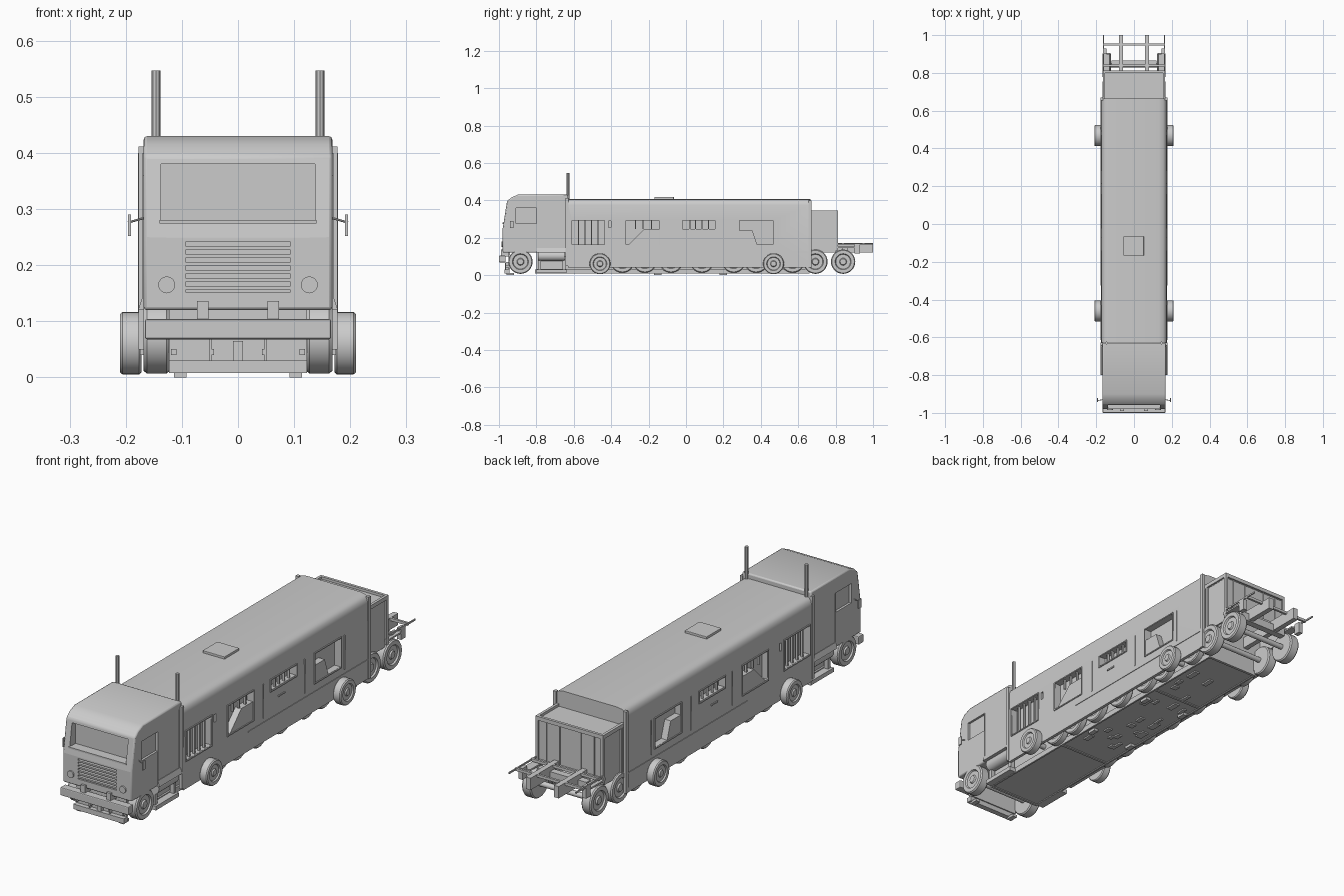
import bpy, bmesh, math, random
from mathutils import Vector, Matrix

if "Cube" in bpy.data.objects:
    bpy.data.objects.remove(bpy.data.objects["Cube"])
random.seed(4)


def finish(name, bm, bevel=0, smooth=False):
    bmesh.ops.recalc_face_normals(bm, faces=bm.faces)
    me = bpy.data.meshes.new(name)
    bm.to_mesh(me)
    bm.free()
    ob = bpy.data.objects.new(name, me)
    bpy.context.collection.objects.link(ob)
    bpy.ops.object.select_all(action='DESELECT')
    ob.select_set(True)
    bpy.context.view_layer.objects.active = ob
    if bevel:
        m = ob.modifiers.new("bevel", 'BEVEL')
        m.width, m.segments = bevel, 2
    if smooth:
        bpy.ops.object.shade_smooth_by_angle(angle=math.radians(35))
    return ob


def add_box(bm, x, y, z):
    """Add a box given (min, max) on each axis."""
    c = [(a + b) / 2 for a, b in (x, y, z)]
    s = [b - a for a, b in (x, y, z)]
    bmesh.ops.create_cube(bm, size=1, matrix=Matrix.Translation(c) @ Matrix.Diagonal((*s, 1)))


def boxes(name, items, mirror=False, bevel=0):
    bm = bmesh.new()
    for x, y, z in items:
        add_box(bm, x, y, z)
        if mirror:
            add_box(bm, (-x[1], -x[0]), y, z)
    return finish(name, bm, bevel)


def add_prism(bm, pts, lo, hi, axis):
    """Extrude a (u, v=z) polygon along x or y."""
    place = (lambda u, v, d: (d, u, v)) if axis == 'x' else (lambda u, v, d: (u, d, v))
    a = [bm.verts.new(place(u, v, lo)) for u, v in pts]
    b = [bm.verts.new(place(u, v, hi)) for u, v in pts]
    bm.faces.new(a)
    bm.faces.new(b[::-1])
    for i in range(len(pts)):
        j = (i + 1) % len(pts)
        bm.faces.new((a[i], b[i], b[j], a[j]))


def prism(name, pts, lo, hi, axis, bevel=0, smooth=False):
    bm = bmesh.new()
    add_prism(bm, pts, lo, hi, axis)
    return finish(name, bm, bevel, smooth)


def rod(name, p, q, r, n=12, mirror=True):
    bm = bmesh.new()
    for s in ((1, -1) if mirror else (1,)):
        a, b = Vector((p[0] * s, *p[1:])), Vector((q[0] * s, *q[1:]))
        d = b - a
        m = Matrix.Translation((a + b) / 2) @ d.to_track_quat('Z', 'Y').to_matrix().to_4x4()
        bmesh.ops.create_cone(bm, cap_ends=True, segments=n, radius1=r, radius2=r, depth=d.length, matrix=m)
    return finish(name, bm, smooth=True)


def wheels(name, ys, x0, x1, zc, r):
    """Lathed tyres with a stepped rim and hub, on both sides."""
    w = x1 - x0
    prof = [(0, x0), (r * .93, x0), (r, x0 + w * .12), (r, x1 - w * .12), (r * .93, x1), (r * .66, x1),
            (r * .6, x1 - w * .15), (r * .3, x1 - w * .15), (r * .24, x1 - w * .02), (0, x1 - w * .02)]
    bm = bmesh.new()
    n = 28
    for s in (1, -1):
        for y in ys:
            rings = []
            for rad, x in prof:
                if rad == 0:
                    rings.append([bm.verts.new((s * x, y, zc))] * n)
                else:
                    rings.append([bm.verts.new((s * x, y + rad * math.cos(2 * math.pi * i / n),
                                                zc + rad * math.sin(2 * math.pi * i / n))) for i in range(n)])
            for a, b in zip(rings, rings[1:]):
                for i in range(n):
                    j = (i + 1) % n
                    bm.faces.new(list(dict.fromkeys((a[i], b[i], b[j], a[j]))))
    return finish(name, bm, smooth=True)


def cut(ob, bm):
    """Subtract a temporary cutter."""
    c = finish("cutter", bm)
    c.hide_render = True
    m = ob.modifiers.new("cut", 'BOOLEAN')
    m.operation, m.solver, m.object = 'DIFFERENCE', 'EXACT', c
    bpy.context.view_layer.objects.active = ob
    for mod in list(ob.modifiers):
        bpy.ops.object.modifier_apply(modifier=mod.name)
    bpy.data.objects.remove(c)


def rect(y0, y1, z0, z1):
    return [(y0, z0), (y1, z0), (y1, z1), (y0, z1)]


# Cab: side profile with leaning face and sloped roof front
cab = prism("cab", [(-.98, .12), (-.98, .25), (-.957, .395), (-.935, .415), (-.9, .43), (-.63, .43), (-.63, .12)],
            -.168, .168, 'x', bevel=.006, smooth=True)
cb = bmesh.new()
add_box(cb, (-.137, .137), (-1.1, -.935), (.28, .38))
add_box(cb, (-.094, .094), (-1.1, -.966), (.152, .248))
for s in (1, -1):
    add_prism(cb, rect(-.91, -.8, .275, .36), s * .158, s * .2, 'x')
cut(cab, cb)
boxes("grille_slats", [((-.094, .094), (-.979, -.96), (z, z + .007)) for z in [.156 + .0142 * i for i in range(7)]])
rod("headlight", (.127, -.986, .165), (.127, -.97, .165), .015, 20)
boxes("wiper_strip", [((-.14, .14), (-.98, -.965), (.274, .281))])
boxes("cab_door_seam", [((.166, .17), (-.8, -.797), (.13, .36)), ((.166, .17), (-.65, -.647), (.13, .4))], True)

# Front bumper, brackets and lower panel
boxes("front_bumper", [((-.166, .166), (-1, -.965), (.068, .104))], bevel=.004)
boxes("bumper_bracket", [((.053, .073), (-.99, -.95), (.1, .136))], True)
boxes("front_lower_frame", [((-.123, .123), (-.97, -.945), (.008, .03)), ((-.123, .123), (-.95, -.94), (.03, .12))])
boxes("front_lower_strut", [((.047, .051), (-.965, -.94), (.03, .07)), ((.11, .119), (-.965, -.94), (.04, .051)),
                            ((.043, .052), (-.967, -.94), (.04, .051)), ((.0, .009), (-.967, -.94), (.03, .065))], True)
boxes("foot_pad", [((.092, .114), (y - .02, y + .02), (0, .012)) for y in (-.94, -.15, .2)], True)

# Mirrors and exhaust stacks
rod("mirror_arm", (.165, -.93, .285), (.196, -.935, .276), .002, 8)
boxes("mirror", [((.191, .196), (-.942, -.922), (.252, .29))], True)
rod("exhaust_stack", (.146, -.63, .38), (.146, -.63, .547), .0078, 8)
boxes("cab_corner_bar", [((.164, .177), (-.643, -.628), (.05, .412))], True)

# Side tanks, steps and frame below the cab
rod("fuel_tank", (.14, -.79, .103), (.14, -.65, .103), .028, 20)
boxes("side_step", [((.12, .16), (-.8, -.64), (.012, .03)), ((.13, .15), (-.79, -.775), (.03, .1)),
                    ((.13, .15), (-.66, -.645), (.03, .1))], True)
prism("front_fender", [(-.178, .12), (.178, .12), (.17, .145), (-.17, .145)], -.8, -.64, 'y')

# Long body: rounded-roof section with hanging side skirts
half = [(.162, .1), (.162, .04), (.175, .04), (.173, .375), (.168, .393), (.155, .404), (.13, .408)]
body = prism("body", half + [(-x, z) for x, z in half[::-1]], -.63, .665, 'y', smooth=True)
openings = [rect(-.61, -.435, .165, .293), rect(-.415, -.402, .255, .29),
            [(-.32, .165), (-.305, .165), (-.225, .245), (-.145, .245), (-.145, .293), (-.32, .293)],
            rect(-.02, .155, .247, .293),
            [(.285, .293), (.285, .24), (.355, .24), (.38, .165), (.465, .165), (.465, .293)]]
cb = bmesh.new()
for s in (1, -1):
    for p in openings:
        add_prism(cb, p, s * .145, s * .2, 'x')
cut(body, cb)

# Window bars and frames
bars = [(y, .165) for y in (-.575, -.54, -.505, -.47)] + [(y, .247) for y in (-.27, -.23, -.185, .02, .05, .085, .12)]
boxes("window_bar", [((.158, .168), (y - .003, y + .003), (z, .293)) for y, z in bars], True)
frames = []
for y0, y1, z0 in ((-.615, -.43, .162), (-.325, -.14, .162), (-.025, .16, .243), (.28, .47, .162)):
    frames += [((.17, .178), (y0, y1), (.292, .297)), ((.17, .178), (y0, y1), (z0 - .003, z0 + .002)),
               ((.17, .178), (y0, y0 + .004), (z0, .295)), ((.17, .178), (y1 - .004, y1), (z0, .295))]
boxes("window_frame", frames, True)

# Side seams, rub strips, small handles
boxes("body_strip", [((.172, .177), (-.18, .66), (.122, .127)), ((.172, .177), (-.075, -.071), (.145, .295)),
                     ((.172, .177), (.213, .217), (.145, .295)), ((.172, .177), (.49, .494), (.145, .295)),
                     ((.172, .178), (.03, .075), (.2, .206)), ((.164, .178), (.655, .67), (.04, .4))], True)
boxes("roof_hatch", [((-.055, .052), (-.168, -.065), (.4, .418))], bevel=.002)

# Rear open-bottomed box with rim and posts
boxes("rear_box", [((-.158, .158), (.66, .805), (.328, .336)), ((-.158, .158), (.795, .803), (.15, .335)),
                   ((.15, .157), (.66, .8), (.12, .335)), ((-.157, -.15), (.66, .8), (.12, .335))])
boxes("rear_box_rim", [((-.165, .165), (.8, .812), (.33, .347)), ((-.165, .165), (.795, .812), (.145, .157)),
                       ((.153, .165), (.66, .812), (.33, .347)), ((-.165, -.153), (.66, .812), (.33, .347))])
boxes("rear_post", [((.153, .165), (.798, .812), (.13, .347)), ((.153, .165), (.675, .685), (.13, .34)),
                    ((.05, .053), (.8, .807), (.157, .33)), ((.115, .118), (.8, .807), (.157, .33))], True)

# Chassis rails and tail crossbars
boxes("chassis_rail", [((.057, .08), (-.95, 1), (.12, .172))], True)
boxes("tail_crossbar", [((-.165, .165), (y - .005, y + .005), (.16, .172)) for y in (.84, .95)]
      + [((-.12, .12), (.835, .865), (.115, .15))])
boxes("tail_side_rod", [((.16, .165), (.81, 1), (.163, .17)), ((.145, .165), (.9, .93), (.115, .165))], True)
boxes("wheel_guard", [((.13, .167), (.81, .9), (.145, .152))], True)

# Underbody: floor panels, edge ribs and scattered fittings
boxes("underfloor", [((-.123, .123), (a, b), (.014, .03)) for a, b in ((-.8, -.335), (-.33, .285), (.29, .66))])
boxes("underbody_core", [((-.118, .118), (-.8, .66), (.028, .13))])
boxes("underfloor_rib", [((-.128, .128), (y - .006, y + .006), (.01, .03)) for y in (-.8, -.332, .288, .655)]
      + [((s * .125 - .004, s * .125 + .004), (-.8, .66), (.01, .034)) for s in (1, -1)])
fits = []
for i in range(22):
    x, y = random.uniform(-.1, .09), random.uniform(-.3, .5)
    fits.append(((x, x + random.uniform(.01, .03)), (y, y + random.uniform(.02, .06)), (.008, .016)))
boxes("underfloor_fitting", fits)

# Wheels and axles
wheels("cab_wheel", [-.885], .122, .168, .072, .065)
wheels("rear_wheel", [.692, .84], .122, .168, .072, .065)
wheels("inner_wheel", [-.34, -.22, -.08, .085, .255, .375, .57], .128, .16, .078, .065)
wheels("outer_wheel", [-.46, .468], .172, .21, .061, .056)
for y, z, x in ((-.885, .072, .13), (.692, .072, .13), (.84, .072, .13), (-.46, .061, .18), (.468, .061, .18)):
    rod("axle", (-x, y, z), (x, y, z), .012, 12, mirror=False)
